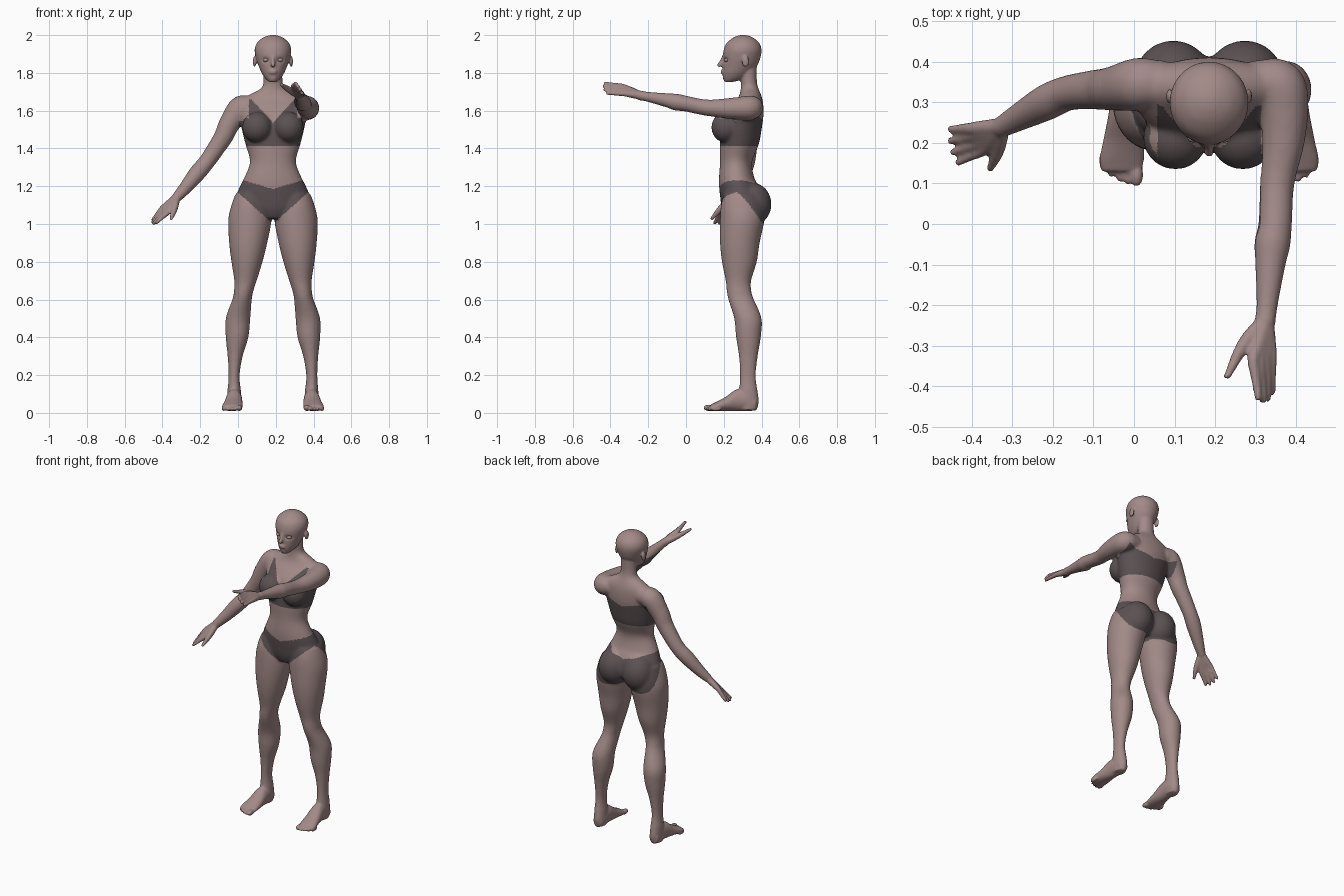
import bpy, bmesh, math
from mathutils import Vector, Matrix

cube = bpy.data.objects.get("Cube")
if cube:
    bpy.data.objects.remove(cube)

C = 0.185            # x of the body's mirror plane
RING = 36


def material(name, rgb):
    m = bpy.data.materials.new(name)
    m.use_nodes = True
    m.diffuse_color = (*rgb, 1)
    m.node_tree.nodes["Principled BSDF"].inputs["Base Color"].default_value = (*rgb, 1)
    return m


skin = material("skin", (0.36, 0.255, 0.245))
cloth = material("dark cloth", (0.105, 0.082, 0.086))
bm = bmesh.new()


def spline(rows, n=6):
    """Smooth curve through rows of numbers."""
    rows = [Vector(r) for r in rows]
    out = []
    for i in range(len(rows) - 1):
        a, b, c = rows[max(i - 1, 0)], rows[i], rows[i + 1]
        d = rows[min(i + 2, len(rows) - 1)]
        for k in range(n):
            t = k / n
            out.append(b + (c - a) * (t / 2) + (a * 2 - b * 5 + c * 4 - d) * (t * t / 2)
                       + (b * 3 - a - c * 3 + d) * (t ** 3 / 2))
    return out + [rows[-1]]


def bridge(rings):
    """Closed surface through a list of point rings."""
    loops = [[bm.verts.new(p) for p in ring] for ring in rings]
    for lo, hi in zip(loops, loops[1:]):
        for i in range(RING):
            j = (i + 1) % RING
            bm.faces.new((lo[i], lo[j], hi[j], hi[i]))
    bm.faces.new(loops[0][::-1])
    bm.faces.new(loops[-1])


def circle():
    return [(math.cos(a), math.sin(a)) for a in (2 * math.pi * i / RING for i in range(RING))]


def loft(rows, side=1, along_y=False):
    """Rows: position, inner x, outer x, then low and high of the other axis."""
    rings = []
    for p, x0, x1, b0, b1 in spline(rows):
        ring = []
        for u, v in circle():
            x = C + side * ((x0 + x1) / 2 + u * (x1 - x0) / 2)
            b = (b0 + b1) / 2 + v * (b1 - b0) / 2
            ring.append((x, p, b) if along_y else (x, b, p))
        rings.append(ring)
    bridge(rings)


def ball(center, radii):
    bmesh.ops.create_uvsphere(bm, u_segments=24, v_segments=16, radius=1,
                              matrix=Matrix.LocRotScale(Vector(center), None, Vector(radii)))


def limb(points):
    """Round tube through (x, y, z, radius) with ball ends."""
    path = spline(points)
    rings = []
    for i, p in enumerate(path):
        way = path[min(i + 1, len(path) - 1)].xyz - path[max(i - 1, 0)].xyz
        q = way.to_track_quat('Z', 'Y')
        rings.append([p.xyz + q @ Vector((u, v, 0)) * p.w for u, v in circle()])
    bridge(rings)
    for p in (path[0], path[-1]):
        ball(p.xyz, (p.w,) * 3)


def hand(wrist, knuckles, tips, thumb):
    """Four fingers fanned between index and little finger, plus a thumb."""
    wrist = Vector(wrist)
    for i in range(4):
        t = i / 3
        base = Vector(knuckles[0]).lerp(Vector(knuckles[1]), t)
        tip = Vector(tips[0]).lerp(Vector(tips[1]), t)
        if i in (1, 2):
            tip += (tip - base) * 0.12
        root = wrist.lerp(base, 0.15)
        limb([(*root, .021), (*wrist.lerp(base, .6), .018), (*base, .0145),
              (*base.lerp(tip, .5), .0115), (*tip, .009)])
    limb([(*wrist, .02), (*thumb[0], .017), (*thumb[1], .009)])


# torso and neck
torso = [(1.03, .08, .21, .36), (1.08, .165, .19, .41), (1.15, .19, .18, .405),
         (1.2, .175, .175, .385), (1.25, .15, .175, .36), (1.33, .122, .18, .35),
         (1.42, .145, .18, .385), (1.5, .165, .185, .4), (1.57, .178, .2, .41),
         (1.62, .185, .235, .41), (1.66, .165, .27, .405), (1.69, .115, .285, .395),
         (1.72, .062, .29, .383), (1.76, .05, .29, .375), (1.84, .052, .28, .375)]
loft([(z, -w, w, a, b) for z, w, a, b in torso])

# head
head = [(1.752, .02, .205, .25), (1.77, .04, .196, .31), (1.8, .06, .193, .345),
        (1.84, .077, .193, .378), (1.88, .09, .194, .394), (1.92, .097, .199, .4),
        (1.955, .087, .213, .39), (1.982, .06, .243, .362), (1.996, .03, .272, .333),
        (2.001, .008, .295, .31)]
loft([(z, -w, w, a, b) for z, w, a, b in head])
limb([(C, .202, 1.89, .009), (C, .187, 1.86, .01), (C, .177, 1.842, .012)])
for z in (1.8, 1.81):
    ball((C, .196, z), (.022, .013, .006))

thigh_to_ankle = [(1.16, .03, .198, .2, .39), (1.1, .02, .22, .185, .41),
                  (1.02, .008, .237, .18, .415), (.9, .03, .232, .18, .39),
                  (.8, .055, .22, .19, .375), (.7, .086, .205, .21, .345),
                  (.64, .105, .207, .216, .347), (.6, .112, .215, .224, .36),
                  (.5, .12, .25, .255, .4), (.4, .13, .25, .265, .396),
                  (.3, .16, .24, .28, .38), (.2, .176, .235, .285, .37),
                  (.12, .17, .24, .28, .378), (.06, .167, .24, .27, .385),
                  (.015, .175, .235, .285, .375)]
foot = [(.37, .175, .235, .012, .08), (.33, .165, .24, .01, .12),
        (.27, .163, .248, .01, .125), (.21, .16, .26, .01, .085),
        (.16, .16, .27, .01, .058), (.13, .165, .265, .011, .043)]

for s in (1, -1):
    loft(thigh_to_ankle, s)
    loft(foot, s, along_y=True)
    # toes
    for i in range(5):
        size = .017 if i == 0 else .0125 - i * .0007
        ball((C + s * (.179 + i * .0205), .122 + i * i * .0022, .01 + size),
             (size, .03, size))
    # buttock, breast, ear
    ball((C + s * .088, .348, 1.105), (.1, .105, .115))
    ball((C + s * .083, .212, 1.512), (.08, .078, .082))
    ball((C + s * .097, .315, 1.86), (.009, .019, .03))

# lowered right arm and forward left arm
limb([(.06, .35, 1.62, .055), (.012, .345, 1.612, .065), (-.045, .335, 1.53, .056),
      (-.075, .332, 1.465, .051), (-.11, .33, 1.41, .047), (-.165, .322, 1.33, .043),
      (-.215, .3, 1.27, .044), (-.28, .265, 1.19, .034), (-.325, .24, 1.14, .026)])
limb([(.31, .35, 1.62, .055), (.357, .34, 1.615, .065), (.37, .28, 1.613, .06),
      (.368, .2, 1.612, .052), (.353, .1, 1.617, .042), (.348, 0, 1.637, .041),
      (.341, -.05, 1.645, .044), (.336, -.1, 1.655, .037), (.328, -.2, 1.673, .026),
      (.323, -.24, 1.68, .026)])
hand((-.325, .24, 1.14), ((-.372, .182, 1.062), (-.402, .236, 1.082)),
     ((-.433, .152, 1.005), (-.452, .234, 1.022)),
     ((-.336, .182, 1.08), (-.354, .137, 1.028)))
hand((.323, -.24, 1.68), ((.294, -.335, 1.728), (.338, -.325, 1.69)),
     ((.306, -.428, 1.745), (.34, -.415, 1.692)),
     ((.272, -.295, 1.71), (.23, -.375, 1.738)))

# fuse the parts into one body
bmesh.ops.recalc_face_normals(bm, faces=bm.faces)
mesh = bpy.data.meshes.new("body")
bm.to_mesh(mesh)
bm.free()
body = bpy.data.objects.new("body", mesh)
bpy.context.collection.objects.link(body)
fuse = body.modifiers.new("fuse", 'REMESH')
fuse.mode = 'VOXEL'
fuse.voxel_size = 0.006
soften = body.modifiers.new("soften", 'SMOOTH')
soften.factor, soften.iterations = 0.5, 3
graph = bpy.context.evaluated_depsgraph_get()
fused = bpy.data.meshes.new_from_object(body.evaluated_get(graph))
body.modifiers.clear()
body.data = fused
fused.materials.clear()
fused.materials.append(skin)
fused.materials.append(cloth)

# eye sockets and eyeballs
eyes = [Vector((C + s * .038, .202, 1.868)) for s in (1, -1)]
for v in fused.vertices:
    if v.co.z > 1.8 and v.co.y < .26:
        for e in eyes:
            d = v.co - e
            v.co.y += .011 * math.exp(-(d.x / .021) ** 2 - (d.z / .013) ** 2)
for name, e in zip(("left_eye", "right_eye"), eyes):
    bm = bmesh.new()
    ball(e + Vector((0, .013, 0)), (.016, .014, .011))
    eye_mesh = bpy.data.meshes.new(name)
    bm.to_mesh(eye_mesh)
    bm.free()
    eye_mesh.materials.append(skin)
    eye_mesh.polygons.foreach_set("use_smooth", [True] * len(eye_mesh.polygons))
    bpy.context.collection.objects.link(bpy.data.objects.new(name, eye_mesh))


def is_top(dx, y, z):
    if z < 1.413 or dx > .182:
        return False
    if y > .3:
        return z < 1.54 + .25 * dx
    neckline = 1.535 + 1.1 * dx
    return z < min(neckline, 1.66) and (z < 1.545 or dx < .165 - .3 * (z - 1.53))\
        and (z < 1.56 or dx < .128)


def is_briefs(dx, y, z):
    if dx > .25 or z > 1.185 + .3 * dx:
        return False
    front = 1.0 + .9 * dx
    t = min(max((y - .27) / .14, 0), 1)
    return z > front + (1.0 - front) * t


for f in fused.polygons:
    x, y, z = f.center
    dx = abs(x - C)
    f.material_index = int(is_top(dx, y, z) or is_briefs(dx, y, z))
    f.use_smooth = True

# blend the joins of torso and legs, leaving face, hands and feet crisp
group = body.vertex_groups.new(name="trunk")
group.add([v.index for v in fused.vertices
           if .13 < v.co.z < 1.75 and abs(v.co.x - C) < .27 and v.co.y > .12], 1, 'REPLACE')
blend = body.modifiers.new("blend", 'SMOOTH')
blend.factor, blend.iterations = 0.5, 20
blend.vertex_group = "trunk"
